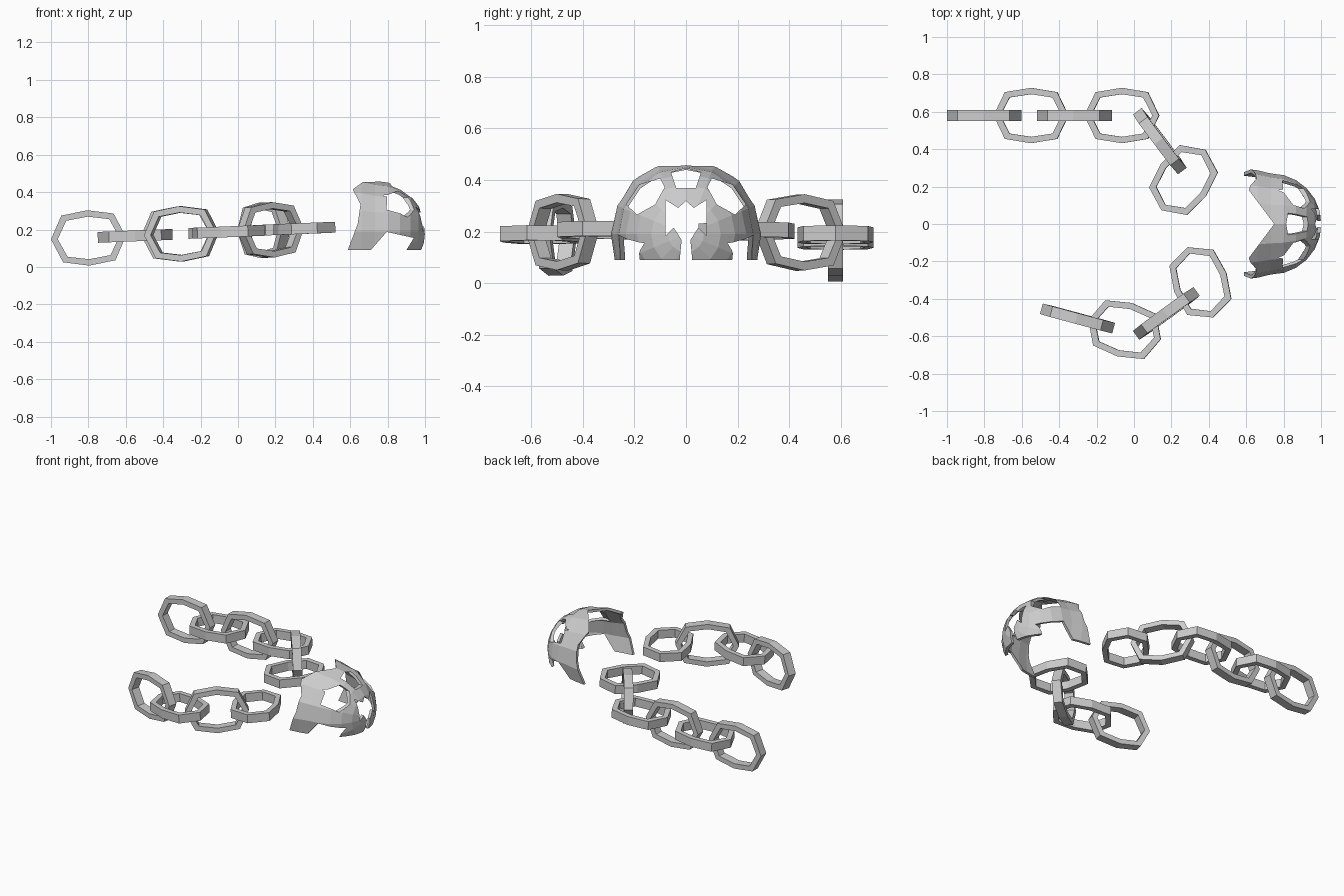
import bpy, bmesh
from math import radians, sin, cos, pi
from mathutils import Matrix, Vector

if "Cube" in bpy.data.objects:
    bpy.data.objects.remove(bpy.data.objects["Cube"])


def make_object(name, bm):
    bmesh.ops.recalc_face_normals(bm, faces=bm.faces[:])
    me = bpy.data.meshes.new(name)
    bm.to_mesh(me)
    bm.free()
    ob = bpy.data.objects.new(name, me)
    bpy.context.collection.objects.link(ob)
    return ob


# Eight-sided chain link, flat or standing on edge
OUTLINE = [(.2, 0), (.14, .125), (0, .148), (-.14, .125),
           (-.2, 0), (-.14, -.125), (0, -.148), (.14, -.125)]


def chain_link(name, x, y, angle, upright):
    bm = bmesh.new()
    h = .029
    loops = [[bm.verts.new((px * sx, py * sy, z)) for px, py in OUTLINE]
             for sx, sy, z in ((1, 1, -h), (1, 1, h), (.82, .77, h), (.82, .77, -h))]
    for k in range(4):
        a, b = loops[k], loops[(k + 1) % 4]
        for i in range(8):
            j = (i + 1) % 8
            bm.faces.new((a[i], a[j], b[j], b[i]))
    z = .155 + .044 * (x + .8)
    m = (Matrix.Translation((x, y, z)) @ Matrix.Rotation(radians(-2.3), 4, 'Y')
         @ Matrix.Rotation(radians(angle), 4, 'Z'))
    if upright:
        m = m @ Matrix.Rotation(pi / 2, 4, 'X')
    bm.transform(m)
    return make_object(name, bm)


# Two loose chains: x, y, heading, upright
back_chain = [(-.8, .58, 0, 1), (-.55, .58, 0, 0), (-.318, .58, 0, 1),
              (-.065, .58, 0, 0), (.138, .443, -53, 1), (.265, .235, 54, 0)]
front_chain = [(-.302, -.505, -15, 1), (-.05, -.565, -15, 0),
               (.173, -.478, 36, 1), (.355, -.312, -70, 0)]
for label, chain in (("back_chain_link", back_chain), ("front_chain_link", front_chain)):
    for i, c in enumerate(chain):
        chain_link(f"{label}_{i + 1}", *c)


# Dome-shaped muzzle: thick shell lathed around the x axis, flared at the rear
CX, CZ, R, T = .732, .19, .27, .018
outer = [(.54, .302), (.66, .287)]
outer += [(CX + R * sin(a), R * cos(a)) for a in (i * pi / 12 for i in range(6))]
outer.append((CX + R, 0))
inner = [(.54, .302 - T), (.66, .287 - T)]
inner += [(CX + (R - T) * sin(a), (R - T) * cos(a)) for a in (i * pi / 12 for i in range(6))]
inner.append((CX + R - T, 0))
profile = outer + inner[::-1]
bm = bmesh.new()
vs = [bm.verts.new((x, 0, CZ + r)) for x, r in profile]
n = len(vs)
es = [bm.edges.new((vs[i], vs[(i + 1) % n])) for i in range(n) if i != len(outer) - 1]
bmesh.ops.spin(bm, geom=vs + es, cent=(0, 0, CZ), axis=(1, 0, 0),
               angle=2 * pi, steps=16, use_merge=False)
bmesh.ops.remove_doubles(bm, verts=bm.verts[:], dist=1e-4)
muzzle = make_object("muzzle_shell", bm)


def cut(points, axis, lo, hi):
    """Cut a straight prism with the given outline out of the muzzle."""
    bm = bmesh.new()

    def place(p, d):
        q = list(p)
        q.insert(axis, d)
        return Vector(q)
    a = [bm.verts.new(place(p, lo)) for p in points]
    b = [bm.verts.new(place(p, hi)) for p in points]
    bm.faces.new(a)
    bm.faces.new(b)
    for i in range(len(a)):
        j = (i + 1) % len(a)
        bm.faces.new((a[i], a[j], b[j], b[i]))
    cutter = make_object("cutter", bm)
    cutter.hide_render = True
    mod = muzzle.modifiers.new("cut", 'BOOLEAN')
    mod.operation, mod.solver, mod.object = 'DIFFERENCE', 'EXACT', cutter
    bpy.context.view_layer.objects.active = muzzle
    bpy.ops.object.modifier_apply(modifier=mod.name)
    bpy.data.objects.remove(cutter)


def mirrored(half):
    """Complete a half outline across y = 0."""
    return half + [(-y, z) for y, z in reversed(half) if abs(y) > 1e-6]


# Flat underside, rear notch on top, curved rear edges
cut([(.3, -.5), (1.2, -.5), (1.2, .5), (.3, .5)], 2, -.3, .09)
cut([(.75, 0), (.61, .186), (.4, .19), (.4, -.19), (.61, -.186)], 2, .3, .7)
cut([(.4, .6), (.605, .6), (.605, .43), (.655, .335), (.64, .23), (.583, .08), (.4, .05)],
    1, -.5, .5)
# Notches in the lower sides
cut([(.71, .05), (.71, .09), (.795, .187), (.94, .155), (.9, .09), (.9, .05)], 1, -.5, .5)
# Top opening
cut(mirrored([(0, .446), (.058, .43), (.038, .37)]), 0, CX + .02, 1.2)
# Side openings
side = [(.10, .406), (.083, .372), (.12, .305), (.19, .266), (.232, .305), (.18, .382)]
cut(side, 0, CX + .01, 1.2)
cut([(-y, z) for y, z in side], 0, CX + .01, 1.2)
# Jagged nose opening running down to the lower edge
cut(mirrored([(0, .319), (.03, .292), (.08, .323), (.08, .184),
              (.048, .215), (.017, .168), (.028, .05)]), 0, CX + .05, 1.2)
